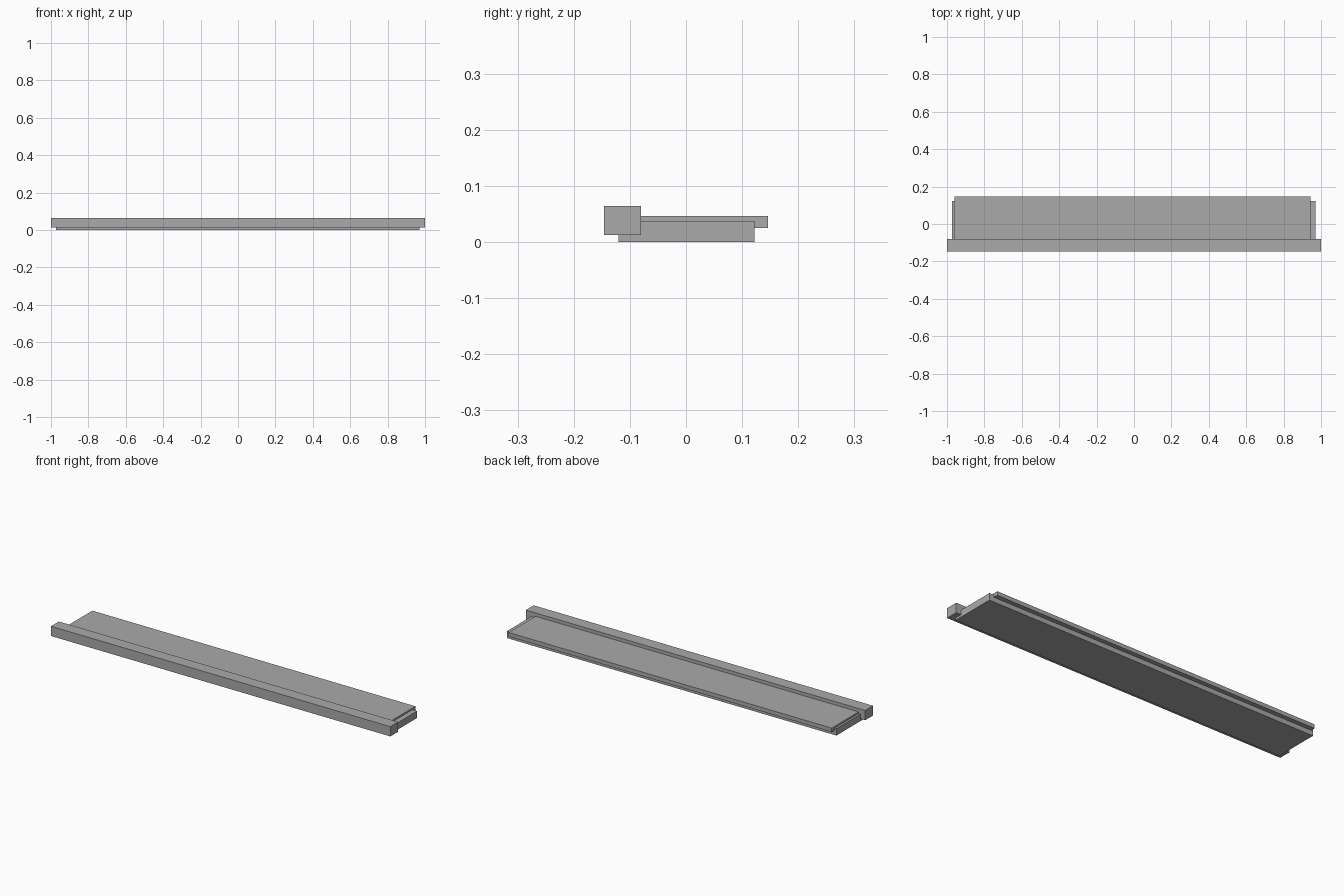
import bpy

# Remove the default object
cube = bpy.data.objects.get("Cube")
if cube:
    bpy.data.objects.remove(cube, do_unlink=True)

# One plain grey for every part
grey = bpy.data.materials.new("plain_grey")
grey.use_nodes = True
colour = (0.4, 0.4, 0.4, 1)
grey.diffuse_color = colour
grey.node_tree.nodes["Principled BSDF"].inputs["Base Color"].default_value = colour


def box(name, low, high):
    """Axis-aligned box between two corners."""
    centre = [(a + b) / 2 for a, b in zip(low, high)]
    bpy.ops.mesh.primitive_cube_add(size=1, location=centre)
    part = bpy.context.object
    part.name = name
    part.scale = [b - a for a, b in zip(low, high)]
    bpy.ops.object.transform_apply(location=False, rotation=False, scale=True)
    part.data.materials.append(grey)
    return part


# Base plate under the shelf
box("base_plate", (-0.972, -0.12, 0), (0.97, 0.122, 0.037))

# Top board, overhanging the base at the back
box("top_board", (-0.961, -0.1, 0.025), (0.943, 0.146, 0.046))

# Square rail along the front edge
box("front_rail", (-1, -0.146, 0.012), (1, -0.08, 0.064))
